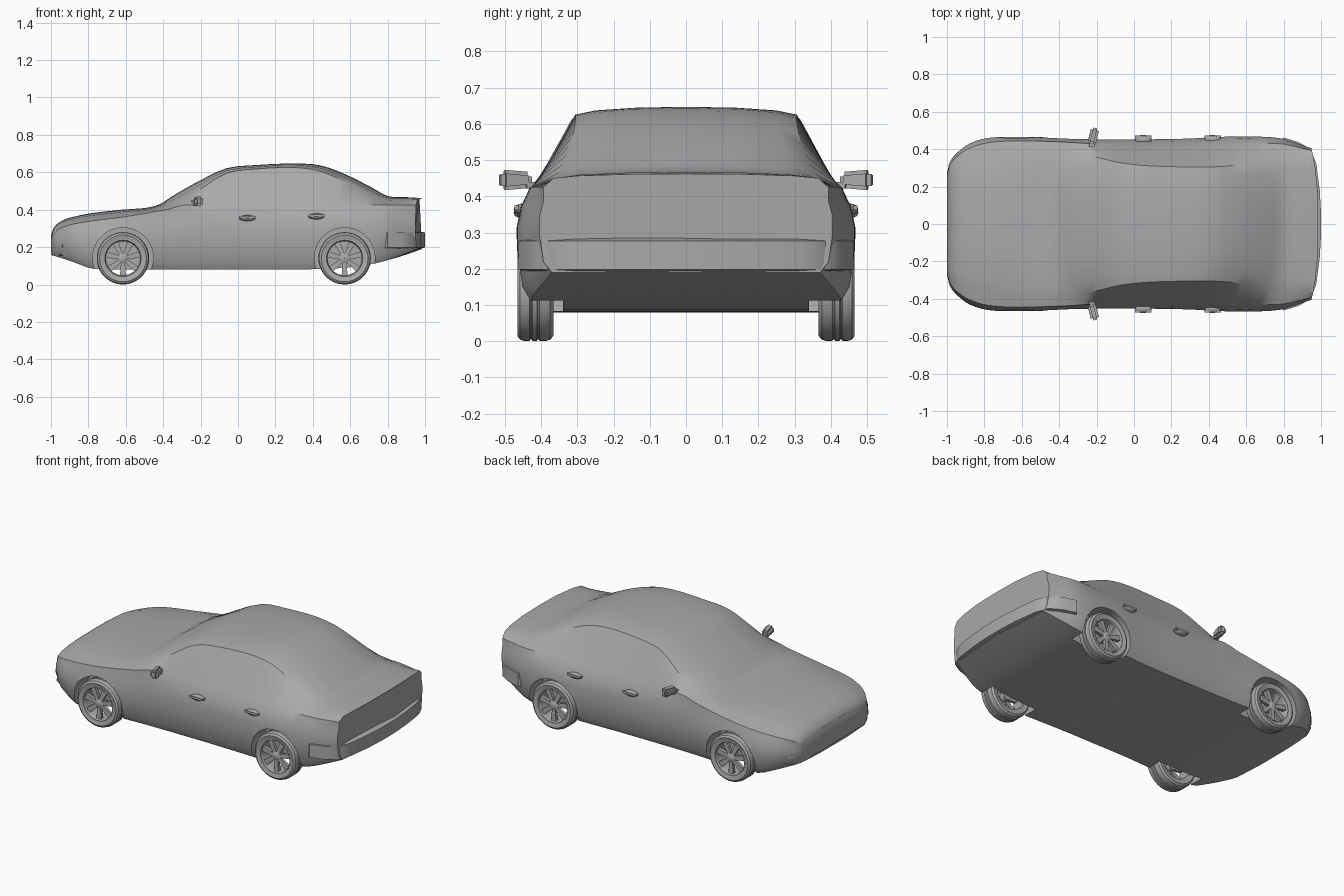
import bpy
import bmesh
from math import pi, sin, cos
from mathutils import Matrix, Vector

cube = bpy.data.objects.get("Cube")
if cube:
    bpy.data.objects.remove(cube, do_unlink=True)

grey = bpy.data.materials.new("plain grey")
grey.use_nodes = True
grey.diffuse_color = (0.4, 0.4, 0.4, 1)
grey.node_tree.nodes["Principled BSDF"].inputs["Base Color"].default_value = grey.diffuse_color

WHEELS = {"front": -0.615, "rear": 0.57}
WHEEL_RADIUS = 0.14
SIDES = {"left": -1, "right": 1}  # left/right seen with the nose towards -x


def make_object(name, bm, angle=30):
    bmesh.ops.recalc_face_normals(bm, faces=bm.faces)
    mesh = bpy.data.meshes.new(name)
    bm.to_mesh(mesh)
    bm.free()
    mesh.materials.append(grey)
    obj = bpy.data.objects.new(name, mesh)
    bpy.context.collection.objects.link(obj)
    smooth(obj, angle)
    return obj


def smooth(obj, angle=30):
    bpy.ops.object.select_all(action="DESELECT")
    obj.select_set(True)
    bpy.context.view_layer.objects.active = obj
    bpy.ops.object.shade_smooth_by_angle(angle=angle * pi / 180)


def loft(bm, rings, closed=False, caps=True):
    """Skin a row of closed point rings."""
    rows = [[bm.verts.new(p) for p in ring] for ring in rings]
    pairs = list(zip(rows, rows[1:]))
    if closed:
        pairs.append((rows[-1], rows[0]))
    for a, b in pairs:
        for i in range(len(a)):
            j = (i + 1) % len(a)
            bm.faces.new((a[i], a[j], b[j], b[i]))
    if caps and not closed:
        bm.faces.new(rows[0])
        bm.faces.new(rows[-1])


def lathe(bm, profile, steps=40):
    """Turn a closed (radius, y) profile about the y axis."""
    angles = [2 * pi * i / steps for i in range(steps)]
    loft(bm, [[(r * cos(a), y, r * sin(a)) for r, y in profile] for a in angles], closed=True)


def box(bm, centre, size, rotation=Matrix()):
    matrix = Matrix.Translation(centre) @ rotation @ Matrix.Diagonal((*size, 1))
    return bmesh.ops.create_cube(bm, size=1, matrix=matrix)["verts"]


# Body stations: x, centre height, edge half width, edge height, body half width, sill height
STATIONS = [
    (-1, .26, .24, .25, .27, .17),
    (-.985, .305, .28, .29, .33, .155),
    (-.94, .342, .32, .32, .385, .14),
    (-.88, .362, .34, .338, .43, .12),
    (-.78, .382, .37, .355, .46, .085),
    (-.62, .4, .385, .375, .468, .08),
    (-.44, .42, .39, .405, .46, .08),
    (-.33, .486, .385, .43, .455, .08),
    (-.2, .558, .357, .51, .453, .08),
    (-.06, .622, .325, .595, .453, .08),
    (.1, .639, .31, .618, .453, .08),
    (.3, .647, .305, .625, .457, .08),
    (.44, .637, .306, .605, .465, .083),
    (.58, .587, .318, .545, .468, .09),
    (.72, .516, .342, .47, .465, .11),
    (.8, .473, .355, .452, .455, .13),
    (.9, .467, .36, .45, .43, .16),
    (.985, .462, .365, .45, .405, .19),
]


def section(x, top, edge_w, edge_z, width, sill):
    belt = min(.425, edge_z - .015)
    belt_w = edge_w + .72 * (width - edge_w)
    crown = top - edge_z
    half = [
        (.45 * edge_w, top - .1 * crown), (.82 * edge_w, top - .45 * crown),
        (edge_w, edge_z), (belt_w, belt),
        (width - .012, sill + .84 * (belt - sill)),
        (width, sill + .66 * (belt - sill)), (width, sill + .45 * (belt - sill)),
        (width - .012, sill + .12 * (belt - sill)), (width - .035, sill),
    ]
    full = [(0, top)] + half + [(0, sill)] + [(-y, z) for y, z in reversed(half)]
    # The tail bows backwards in plan
    bow = max(0, x - .8) * 1.6
    return [(x - bow * .12 * (abs(y) / .4) ** 3, y, z) for y, z in full]


def spline(rows, steps=3):
    """Smooth the station table with a Catmull-Rom curve."""
    out = []
    for i in range(len(rows) - 1):
        p = [Vector(rows[max(0, min(len(rows) - 1, i + k))]) for k in (-1, 0, 1, 2)]
        for s in range(steps):
            t = s / steps
            m1 = (p[2] - p[0]) * (p[2][0] - p[1][0]) / (p[2][0] - p[0][0])
            m2 = (p[3] - p[1]) * (p[2][0] - p[1][0]) / (p[3][0] - p[1][0])
            out.append(p[1] * (2*t**3 - 3*t*t + 1) + m1 * (t**3 - 2*t*t + t)
                       + p[2] * (3*t*t - 2*t**3) + m2 * (t**3 - t*t))
    return out + [Vector(rows[-1])]


bm = bmesh.new()
loft(bm, [section(*row) for row in spline(STATIONS)])
body = make_object("body", bm)

# Wheel wells cut from the body
bm = bmesh.new()
for x in WHEELS.values():
    for side in SIDES.values():
        bmesh.ops.create_cone(bm, cap_ends=True, segments=48, radius1=.162, radius2=.162, depth=.3,
                              matrix=Matrix.Translation((x, side * .49, .142)) @ Matrix.Rotation(pi / 2, 4, "X"))
cutter = make_object("wheel_well_cutter", bm)
cutter.hide_render = True
cut = body.modifiers.new("wheel wells", "BOOLEAN")
cut.operation, cut.object, cut.solver = "DIFFERENCE", cutter, "EXACT"
bpy.context.view_layer.objects.active = body
bpy.ops.object.modifier_apply(modifier=cut.name)
bpy.data.objects.remove(cutter, do_unlink=True)
smooth(body)


def wrap_strip(name, path, low, high, depth=.03):
    """Bevelled bar following a mirrored plan path."""
    points = path + [(x, -y) for x, y in reversed(path)]
    bm = bmesh.new()
    inward = -depth if path[-1][0] > 0 else depth
    rings = []
    for x, y in points:
        inner = y * .94
        rings.append([(x + inward, inner, low), (x, y, low + .008),
                      (x, y, high - .008), (x + inward, inner, high)])
    loft(bm, rings)
    return make_object(name, bm, 40)


# Bumpers and grille
wrap_strip("rear_bumper", [(.8, .462), (.88, .438), (.945, .4), (.975, .32), (.993, .18), (1, .06)], .19, .285)
wrap_strip("front_bumper", [(-.94, .388), (-.975, .35), (-.995, .28), (-1, .12)], .19, .222)
wrap_strip("lower_lip", [(-.9, .405), (-.955, .37), (-.99, .29), (-1, .12)], .15, .17)
wrap_strip("grille_top", [(-.985, .2), (-.99, .1)], .282, .302)

# Wheels: grooved tyre, open rim, hub and tapered spokes
TYRE = [(.1, .37), (.125, .366), (.136, .375), (.14, .39), (.14, .404), (.135, .406), (.135, .41),
        (.14, .412), (.14, .424), (.135, .426), (.135, .43), (.14, .432), (.14, .445),
        (.136, .458), (.125, .466), (.1, .46)]
RIM = [(.093, .375), (.104, .37), (.104, .462), (.097, .462), (.091, .445)]
HUB = [(.001, .4), (.026, .4), (.028, .448), (.018, .455), (.001, .456)]
for end, x in WHEELS.items():
    for side_name, side in SIDES.items():
        place = Matrix.Translation((x, 0, WHEEL_RADIUS)) @ Matrix.Diagonal((1, side, 1, 1))
        bm = bmesh.new()
        lathe(bm, TYRE)
        bm.transform(place)
        make_object(f"{end}_{side_name}_tyre", bm, 35)
        bm = bmesh.new()
        lathe(bm, RIM)
        lathe(bm, HUB)
        for k in range(7):
            turn = Matrix.Rotation(2 * pi * k / 7 + pi / 2, 4, "Y")
            spoke = box(bm, (.06, .44, 0), (.08, .02, .03))
            for v in spoke:
                v.co.z *= .7 if v.co.x < .06 else 1.1
            bmesh.ops.transform(bm, matrix=turn, verts=spoke)
        bm.transform(place)
        make_object(f"{end}_{side_name}_rim", bm, 35)

# Door handles and mirrors on both sides
for side_name, side in SIDES.items():
    for label, x, z in (("front", .05, .355), ("rear", .42, .364)):
        bm = bmesh.new()
        bmesh.ops.create_uvsphere(bm, u_segments=16, v_segments=8, radius=1,
                                  matrix=Matrix.Translation((x, side * .452, z)) @ Matrix.Diagonal((.045, .024, .016, 1)))
        box(bm, (x, side * .468, z + .004), (.088, .012, .012))
        make_object(f"{label}_{side_name}_door_handle", bm)
    bm = bmesh.new()
    head = box(bm, (0, .042, 0), (.045, .088, .062))
    for v in head:
        if v.co.x < 0:
            v.co.z *= .75
        if v.co.y < .04:
            v.co.z *= .75
    bmesh.ops.bevel(bm, geom=bm.edges[:], offset=.012, segments=2, affect="EDGES")
    box(bm, (.005, -.02, -.015), (.03, .07, .018))
    bm.transform(Matrix.Diagonal((1, side, 1, 1)) @ Matrix.Translation((-.228, .43, .445))
                 @ Matrix.Rotation(-.25, 4, "Z"))
    make_object(f"{side_name}_mirror", bm, 35)
